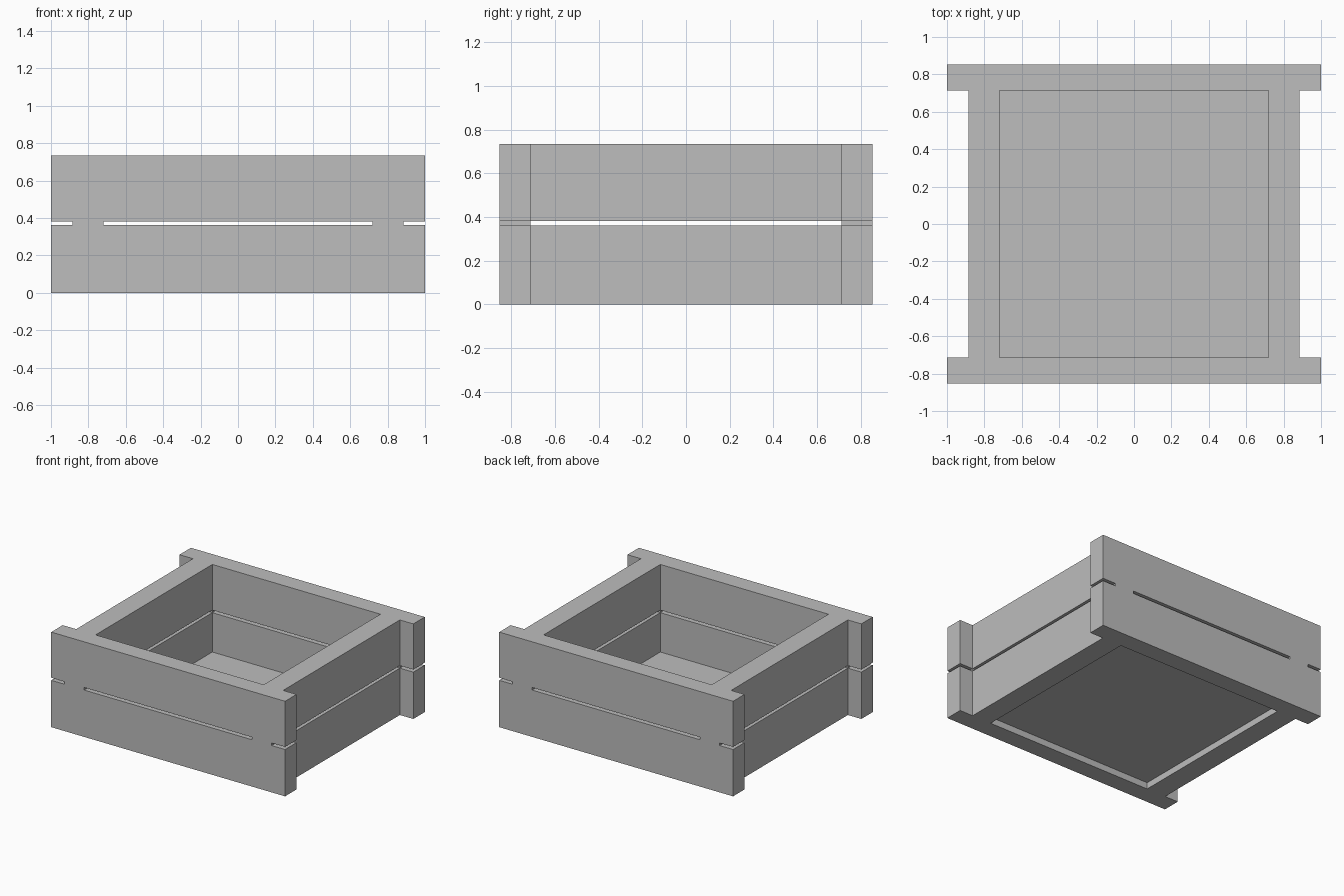
import bpy
import bmesh

cube = bpy.data.objects.get("Cube")
if cube:
    bpy.data.objects.remove(cube, do_unlink=True)

# Main dimensions
END_X, OUT_X, IN_X = 1.0, 0.885, 0.719
OUT_Y, IN_Y = 0.853, 0.713
GAP_LOW, GAP_HIGH, TOP = 0.362, 0.382, 0.735
FLOOR_LOW, FLOOR_HIGH = 0.05, 0.058

grey = bpy.data.materials.new("plain grey")
grey.use_nodes = True
colour = (0.51, 0.51, 0.51, 1)
grey.diffuse_color = colour
grey.node_tree.nodes["Principled BSDF"].inputs["Base Color"].default_value = colour


def extrude_cells(name, cells, low, high):
    """Join plan rectangles (x0, x1, y0, y1) and raise them from low to high."""
    bm = bmesh.new()
    for x0, x1, y0, y1 in cells:
        corners = [(x0, y0), (x1, y0), (x1, y1), (x0, y1)]
        bm.faces.new([bm.verts.new((x, y, low)) for x, y in corners])
    bmesh.ops.remove_doubles(bm, verts=bm.verts, dist=0.0001)
    raised = bmesh.ops.extrude_face_region(bm, geom=bm.faces[:], use_keep_orig=True)
    new_verts = [g for g in raised["geom"] if isinstance(g, bmesh.types.BMVert)]
    bmesh.ops.translate(bm, verts=new_verts, vec=(0, 0, high - low))
    bmesh.ops.recalc_face_normals(bm, faces=bm.faces)
    mesh = bpy.data.meshes.new(name)
    bm.to_mesh(mesh)
    bm.free()
    mesh.materials.append(grey)
    obj = bpy.data.objects.new(name, mesh)
    bpy.context.collection.objects.link(obj)
    return obj


# Plan of one course: front and back boards with overhanging ends, two side boards
xs = [-END_X, -OUT_X, -IN_X, IN_X, OUT_X, END_X]
plan = []
for y0, y1 in [(-OUT_Y, -IN_Y), (IN_Y, OUT_Y)]:
    plan += [(a, b, y0, y1) for a, b in zip(xs, xs[1:])]
plan += [(-OUT_X, -IN_X, -IN_Y, IN_Y), (IN_X, OUT_X, -IN_Y, IN_Y)]

# Two stacked courses
extrude_cells("lower_course", plan, 0, GAP_LOW)
extrude_cells("upper_course", plan, GAP_HIGH, TOP)

# Corner spacers holding the gap open
for side, x0, x1 in [("right", -OUT_X, -IN_X), ("left", IN_X, OUT_X)]:
    for end, y0, y1 in [("front", -OUT_Y, -IN_Y), ("back", IN_Y, OUT_Y)]:
        extrude_cells(f"{end}_{side}_spacer", [(x0, x1, y0, y1)], GAP_LOW, GAP_HIGH)

# Thin floor panel, raised above the underside
extrude_cells("floor_panel", [(-IN_X, IN_X, -IN_Y, IN_Y)], FLOOR_LOW, FLOOR_HIGH)
